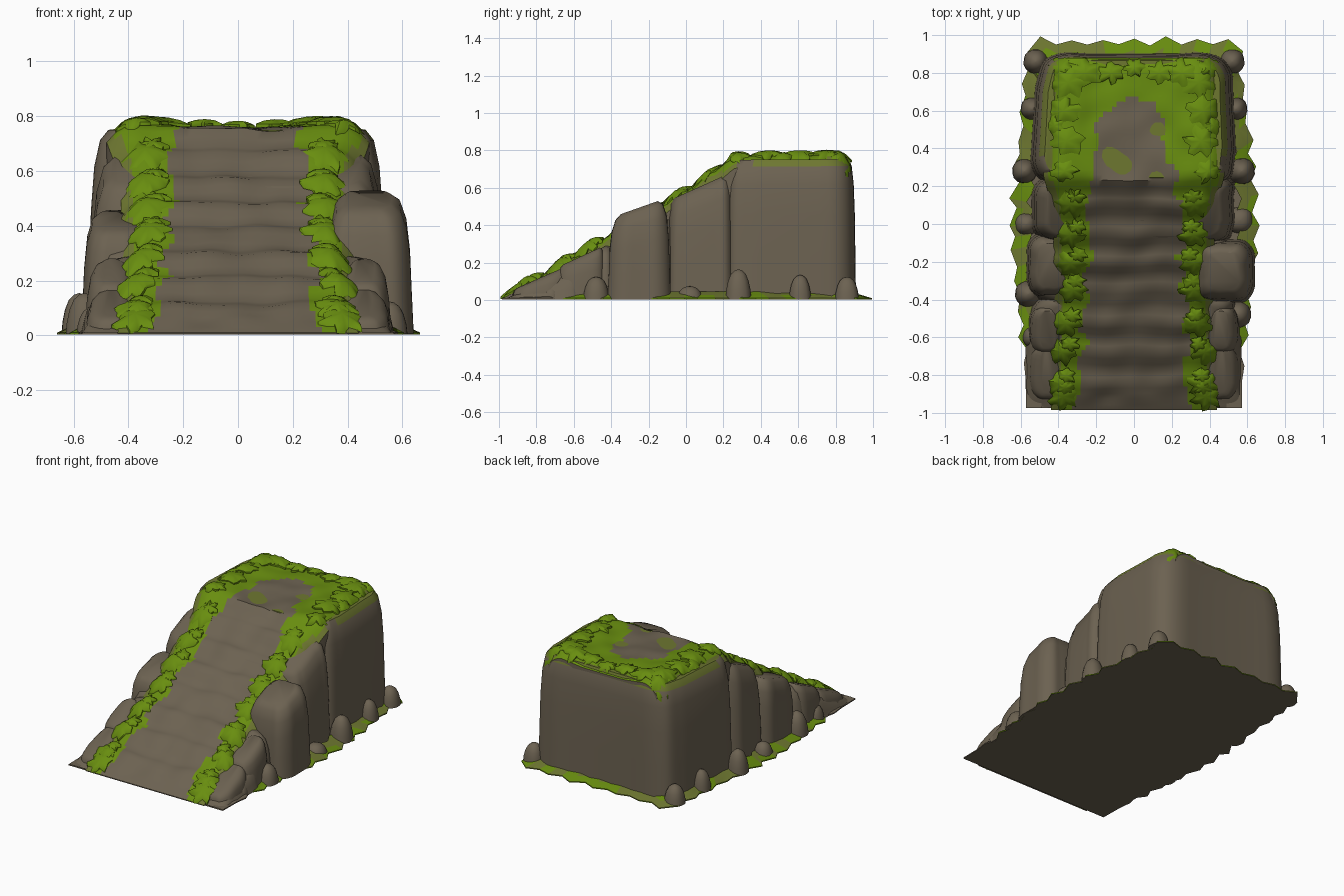
import bpy, bmesh, math, random
from mathutils import noise, Vector

if "Cube" in bpy.data.objects:
    bpy.data.objects.remove(bpy.data.objects["Cube"])

random.seed(4)


def material(name, rgb):
    m = bpy.data.materials.new(name)
    m.diffuse_color = (*rgb, 1)
    m.use_nodes = True
    m.node_tree.nodes["Principled BSDF"].inputs["Base Color"].default_value = m.diffuse_color
    return m


MATS = [material("rock brown", (0.150, 0.122, 0.083)),
        material("moss green", (0.140, 0.270, 0.005)),
        material("olive mossy rock", (0.155, 0.185, 0.030))]


def finish(name, bm, rule=None, angle=40):
    """Turn a bmesh into an object, colouring faces by a rule."""
    bmesh.ops.recalc_face_normals(bm, faces=bm.faces)
    bm.normal_update()
    if rule:
        for f in bm.faces:
            f.material_index = rule(f.calc_center_median(), f.normal)
    me = bpy.data.meshes.new(name)
    bm.to_mesh(me)
    bm.free()
    for m in MATS:
        me.materials.append(m)
    ob = bpy.data.objects.new(name, me)
    bpy.context.collection.objects.link(ob)
    bpy.ops.object.select_all(action='DESELECT')
    ob.select_set(True)
    bpy.context.view_layer.objects.active = ob
    bpy.ops.object.shade_smooth_by_angle(angle=math.radians(angle))
    return ob


def nz(x, y, z=0.0):
    return noise.noise(Vector((x, y, z)))


def lerp_table(table, t):
    if t <= table[0][0]:
        return table[0][1]
    for (a, u), (b, v) in zip(table, table[1:]):
        if t <= b:
            return u + (v - u) * (t - a) / (b - a)
    return table[-1][1]


# Stair profile: noses joined by short treads and leaning risers
NOSES = [(-0.84, 0.11), (-0.67, 0.21), (-0.52, 0.30), (-0.34, 0.39),
         (-0.20, 0.48), (-0.05, 0.57), (0.11, 0.67), (0.23, 0.75)]
PROFILE = [(-0.985, 0.01)]
for (y, z), (y2, z2) in zip(NOSES, NOSES[1:]):
    PROFILE += [(y, z), (y + (y2 - y) * 0.4, z + 0.014)]
PROFILE += [NOSES[-1], (0.5, 0.757), (0.91, 0.765)]


def half_width(y):
    return lerp_table([(-1, 0.44), (-0.5, 0.42), (0.1, 0.43), (0.25, 0.48),
                       (0.7, 0.46), (0.82, 0.445), (0.88, 0.40)], y)


def height(x, y):
    """Top surface of the stairs and the landing."""
    z = lerp_table(PROFILE, y)
    if y > 0.23:
        z += 0.018 * min(1, max(0, abs(x) - 0.15) / 0.15)
    over = max(0, (abs(x) - (half_width(y) - 0.1)) / 0.1)
    z -= 0.06 * min(over * over, 2.2) * min(1, (y + 1.0) * 2)
    back = max(0, (y - 0.80) / 0.09)
    return max(0.008, z - 0.04 * back * back)


def moss_rule(c, n):
    wob = 0.08 * nz(c.x * 9, c.y * 9)
    if c.z < 0.006 or abs(n.z) < 0.05:
        return 0
    inner = lerp_table([(-1, 0.31), (-0.6, 0.27), (0, 0.25), (0.25, 0.22), (0.55, 0.17),
                        (0.66, 0.08), (0.7, -1)], c.y)
    if abs(c.x) > inner + wob:
        return 2 if abs(c.x) > half_width(c.y) - 0.035 else 1
    return 0


# Stairs and landing
rows = []
for (a, _), (b, _) in zip(PROFILE, PROFILE[1:]):
    k = max(2, round((b - a) / 0.03))
    rows += [a + (b - a) * i / k for i in range(k)]
rows = [y for y in rows if y < 0.87] + [0.88]
COLS = 40
bm = bmesh.new()
grid = []
for y in rows:
    w = half_width(y)
    line = []
    for i in range(COLS + 1):
        x = w * (2 * i / COLS - 1)
        inside = -0.95 < y < 0.85
        dy = 0.022 * nz(x * 4, y * 3, 5) if inside else 0
        dz = 0.016 * nz(x * 7, y * 7, 2) if inside else 0
        line.append(bm.verts.new((x, y + dy, height(x, y) + dz)))
    grid.append(line)
for r, s in zip(grid, grid[1:]):
    for i in range(COLS):
        bm.faces.new((r[i], r[i + 1], s[i + 1], s[i]))
rim = [e for e in bm.edges if e.is_boundary]
ext = bmesh.ops.extrude_edge_only(bm, edges=rim)["geom"]
for v in ext:
    if isinstance(v, bmesh.types.BMVert):
        v.co.z = 0.004
finish("stairs", bm, moss_rule, 38)

BLOCK = [(0, 0), (0.08, 0.3), (0.16, 0.6), (0.32, 0.82), (0.6, 0.95), (1, 1)]
DOME = [(0, 0), (0.06, 0.3), (0.2, 0.6), (0.42, 0.84), (0.7, 0.96), (0.97, 1)]


def rock(name, cx, cy, hx, hy, h0, h1, inset, power=6, fold=0.016, seg=64, rule=None,
         yin=0.5, narrow=0.0, shape=BLOCK):
    """Rounded block with vertical folds; the top runs from h0 (front) to h1 (back)."""
    bm = bmesh.new()
    ph = random.uniform(0, 6)
    rings = []
    for f, t in shape:
        ring = []
        for i in range(seg):
            a = math.tau * (i + 0.5) / seg
            c, s = math.cos(a), math.sin(a)
            c = math.copysign(abs(c) ** (2 / power), c)
            s = math.copysign(abs(s) ** (2 / power), s)
            k = 1 + fold * math.sin(7 * s + ph + 2 * c)
            ky = 1 + fold * math.sin(9 * c + ph)
            x, y = (hx - inset * f) * c * k, (hy - inset * f * yin) * s * ky
            x *= 1 - narrow * (y / hy * 0.5 + 0.5)
            top = h0 + (h1 - h0) * (y / hy * 0.5 + 0.5)
            ring.append(bm.verts.new((cx + x, cy + y, 0.004 + max(0.01, top) * t)))
        rings.append(ring)
    for r, s in zip(rings, rings[1:]):
        for i in range(seg):
            j = (i + 1) % seg
            bm.faces.new((r[i], r[j], s[j], s[i]))
    bm.faces.new(rings[-1])
    bm.faces.new(rings[0])
    return finish(name, bm, rule, 50)


def mossy_top(c, n):
    return 2 if n.z > 0.3 and c.z > 0.66 and (c.y > 0.35 or abs(c.x) < 0.44) else 0


# Big rock body, block by block from back to front
rock("back_block", 0, 0.555, 0.55, 0.35, 0.745, 0.75, 0.075, 8, rule=mossy_top, narrow=0.07)
rock("middle_block", 0, 0.08, 0.535, 0.19, 0.52, 0.69, 0.08, 6)
rock("lower_block", 0, -0.24, 0.525, 0.20, 0.27, 0.47, 0.08, 6)
rock("low_block", 0, -0.52, 0.54, 0.16, 0.16, 0.32, 0.11, 6)
rock("front_block", 0, -0.76, 0.57, 0.215, 0.0, 0.20, 0.14, 9, 0.008)
rock("right_boulder", 0.475, -0.25, 0.165, 0.17, 0.43, 0.55, 0.08, 4, yin=0.9)
rock("left_boulder", -0.44, -0.22, 0.13, 0.17, 0.36, 0.47, 0.06, 4, yin=0.9)
for s in (-1, 1):
    rock("side_boulder", s * 0.46, -0.56, 0.10, 0.13, 0.17, 0.29, 0.06, 3, seg=28)
    rock("front_boulder", s * 0.46, -0.78, 0.10, 0.15, 0.05, 0.18, 0.07, 3, seg=28)

# Small stones round the foot: x, y, radius, height
for x, y, r, h in [(0.52, 0.86, 0.065, 0.12), (0.54, 0.61, 0.06, 0.13), (0.57, 0.28, 0.07, 0.16),
                   (0.56, 0.02, 0.07, 0.07), (0.55, -0.48, 0.07, 0.12), (0.52, -0.72, 0.05, 0.07),
                   (-0.52, 0.86, 0.065, 0.12), (-0.54, 0.61, 0.06, 0.13), (-0.58, 0.28, 0.065, 0.15),
                   (-0.57, 0.0, 0.06, 0.09), (-0.56, -0.37, 0.07, 0.15), (-0.53, -0.6, 0.06, 0.10)]:
    rock("foot_stone", x, y, r, r, h, h, r, 2.2, 0.02, 16, yin=1, shape=DOME)

# Jagged mossy skirt at the foot
WIDTH = [(-1, 0.57), (-0.7, 0.575), (-0.35, 0.62), (0, 0.645), (0.3, 0.62), (0.6, 0.59), (0.92, 0.56)]
right, left = [], []
for i in range(26):
    y = -0.975 + i * 0.075
    for side, lst in ((1, right), (-1, left)):
        jag = (0.022 if i % 2 else -0.018) * random.uniform(0.3, 1.3) if i > 2 else 0
        lst.append((side * (lerp_table(WIDTH, y) + jag), y + random.uniform(-0.015, 0.015) * (i > 2)))
back = [(0.5 - k * 0.083, 0.955 + (0.035 if k % 2 == 0 else -0.01) * random.uniform(0.3, 1.2))
        for k in range(13)]
outline = right + back + left[::-1]
bm = bmesh.new()
loops = []
for k, z in ((1, 0.003), (1, 0.010), (0.94, 0.028), (0.86, 0.045)):
    loops.append([bm.verts.new((x * k, y * (k if y > -0.9 else 1),
                                z if y > -0.9 else min(z, 0.012))) for x, y in outline])
n = len(outline)
for r, s in zip(loops, loops[1:]):
    for i in range(n):
        bm.faces.new((r[i], r[(i + 1) % n], s[(i + 1) % n], s[i]))
bm.faces.new(loops[0])
finish("moss_skirt", bm, lambda c, nn: 0 if c.y < -0.66 or nn.z < -0.5 else
       (1 if nz(c.x * 8, c.y * 8) > 0 else 2))


# Leafy moss clumps draped over the surface
def clump(bm, cx, cy, r, lift=0.0):
    pts = 18
    rot = random.uniform(0, 6)
    rings = []
    for k, up in ((1.0, 0.008), (0.55, 0.020), (1.0, -0.004)):
        ring = []
        for i in range(pts):
            a = rot + math.tau * i / pts
            rad = r * k * ((1.08, 0.95, 0.72)[i % 3] + 0.3 * nz(i * 1.7, cx * 9, cy * 9))
            x, y = cx + rad * math.cos(a), cy + rad * 0.85 * math.sin(a)
            ring.append(bm.verts.new((x, y, height(x, y) + up + lift)))
        rings.append(ring)
    peak = bm.verts.new((cx, cy, height(cx, cy) + 0.024 + lift))
    for i in range(pts):
        j = (i + 1) % pts
        bm.faces.new((rings[0][i], rings[0][j], rings[1][j], rings[1][i]))
        bm.faces.new((rings[2][i], rings[2][j], rings[0][j], rings[0][i]))
        bm.faces.new((rings[1][i], rings[1][j], peak))


bm = bmesh.new()
for s in (-1, 1):
    for i, (y, z) in enumerate([(-0.905, 0)] + NOSES[:7]):
        x = lerp_table([(-1, 0.40), (-0.6, 0.36), (-0.2, 0.32), (0.15, 0.34)], y)
        clump(bm, s * (x + random.uniform(-0.02, 0.02)), y - 0.01, 0.08)
        clump(bm, s * (x - 0.025), y + 0.035, 0.05, 0.006)
finish("stair_moss", bm, lambda c, nn: 1, 50)

bm = bmesh.new()
for s in (-1, 1):
    for x, y, r in [(0.38, 0.28, 0.07), (0.36, 0.44, 0.095), (0.38, 0.60, 0.09), (0.36, 0.75, 0.10),
                    (0.24, 0.80, 0.09), (0.12, 0.80, 0.07), (0.41, 0.52, 0.06), (0.39, 0.83, 0.06)]:
        clump(bm, s * x + random.uniform(-0.02, 0.02), y, r, random.uniform(-0.004, 0.004))
clump(bm, 0, 0.83, 0.06)
finish("landing_moss", bm, lambda c, nn: 1, 50)
